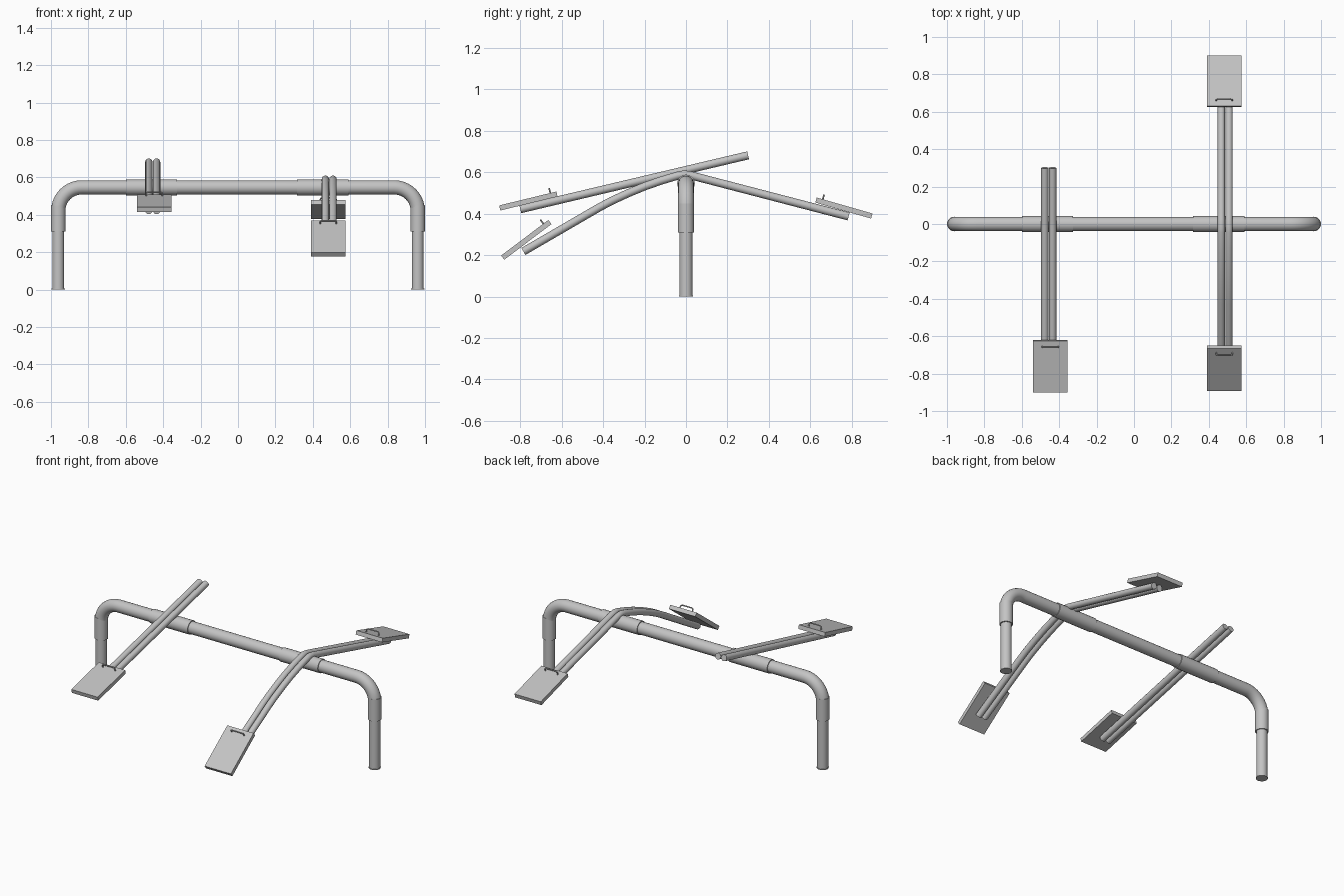
import bpy, math
from mathutils import Matrix, Vector

if "Cube" in bpy.data.objects:
    bpy.data.objects.remove(bpy.data.objects["Cube"])

steel = bpy.data.materials.new("grey_steel")
steel.diffuse_color = (0.55, 0.55, 0.55, 1)
steel.use_nodes = True
steel.node_tree.nodes["Principled BSDF"].inputs["Base Color"].default_value = steel.diffuse_color


def tube(name, points, radius, res=6):
    """Capped round tube swept along a path, as a smooth mesh."""
    cu = bpy.data.curves.new(name, 'CURVE')
    cu.dimensions = '3D'
    cu.bevel_depth = radius
    cu.bevel_resolution = res
    cu.use_fill_caps = True
    sp = cu.splines.new('POLY')
    sp.points.add(len(points) - 1)
    for p, co in zip(sp.points, points):
        p.co = (*co, 1)
    ob = bpy.data.objects.new(name, cu)
    bpy.context.collection.objects.link(ob)
    bpy.ops.object.select_all(action='DESELECT')
    ob.select_set(True)
    bpy.context.view_layer.objects.active = ob
    bpy.ops.object.convert(target='MESH')
    ob = bpy.context.object
    ob.name = name
    ob.data.materials.clear()
    ob.data.materials.append(steel)
    bpy.ops.object.shade_smooth_by_angle(angle=math.radians(35))
    return ob


def seat(name, x, y0, z0, y1, z1):
    """Flat seat plate from outer end (y0, z0) to inner end (y1, z1), with a staple handle."""
    d = Vector((0, y1 - y0, z1 - z0))
    length = d.length
    v = d.normalized()
    n = Vector((1, 0, 0)).cross(v)
    if n.z < 0:
        n = -n
    u = v.cross(n)
    c = Vector((x, (y0 + y1) / 2, (z0 + z1) / 2))
    m = Matrix((u, v, n)).transposed().to_4x4()
    m.translation = c
    bpy.ops.mesh.primitive_cube_add(size=1)
    ob = bpy.context.object
    ob.name = name
    ob.data.transform(Matrix.Diagonal((0.185, length, 0.025, 1)))
    ob.data.transform(m)
    ob.data.materials.append(steel)
    # staple handle near the inner end
    prof = [(-0.043, 0.008), (-0.043, 0.025), (-0.040, 0.031), (-0.033, 0.034)]
    prof += [(-a, h) for a, h in reversed(prof)]
    tube(name + "_handle", [m @ Vector((a, length / 2 - 0.03, h)) for a, h in prof], 0.004, 2)


# Main frame: horizontal bar with bent ends
Z, X, R = 0.546, 0.961, 0.125
arc = [(X - R + R * math.cos(t), 0, Z - R + R * math.sin(t))
       for t in [math.radians(9 * i) for i in range(11)]]
right = [(X, 0, 0.43)] + [p for p in arc if p[2] > 0.43]
left = [(-x, y, z) for x, y, z in reversed(right)]
tube("main_bar", right + left, 0.038, 8)

# Legs, collars and foot discs
for side, s in (("left", -1), ("right", 1)):
    x = s * X
    tube(side + "_leg", [(x, 0, 0.0), (x, 0, 0.4)], 0.032, 8)
    tube(side + "_leg_collar", [(x, 0, 0.31), (x, 0, 0.45)], 0.039, 8)
    tube(side + "_foot", [(x, 0, 0.0), (x, 0, 0.005)], 0.035, 8)

# Pivot sleeves on the bar
tube("left_sleeve", [(-0.60, 0, Z), (-0.325, 0, Z)], 0.043, 8)
tube("right_sleeve", [(0.315, 0, Z), (0.59, 0, Z)], 0.043, 8)

# Straight bench: paired tubes and one seat
for i, x in enumerate((-0.477, -0.435)):
    tube(f"straight_rail_{i + 1}", [(x, -0.80, 0.422), (x, 0.30, 0.682)], 0.0195)
seat("straight_bench_seat", -0.4475, -0.899, 0.428, -0.623, 0.495)

# Arched bench: paired tubes bent at the bar, two seats
path = [(-0.785, 0.218), (-0.42, 0.43), (-0.36, 0.462), (-0.28, 0.499), (-0.20, 0.532),
        (-0.12, 0.560), (-0.04, 0.584), (-0.01, 0.590), (0.02, 0.586), (0.785, 0.387)]
for i, x in enumerate((0.467, 0.508)):
    tube(f"arched_rail_{i + 1}", [(x, y, z) for y, z in path], 0.0195)
seat("arched_front_seat", 0.4825, -0.885, 0.188, -0.657, 0.360)
seat("arched_rear_seat", 0.4825, 0.897, 0.389, 0.628, 0.466)
